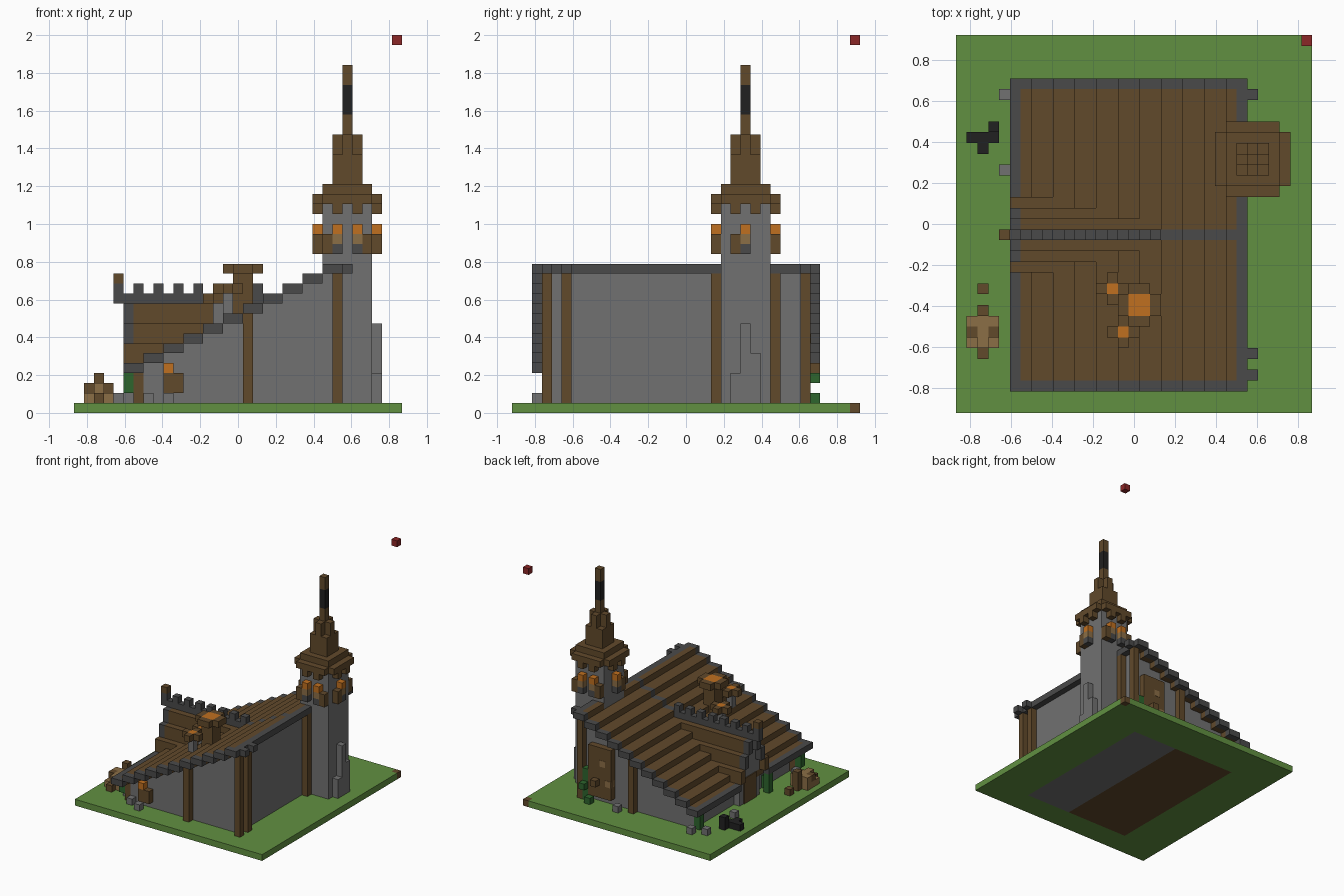
import bpy, bmesh
from mathutils import Matrix, Vector

old = bpy.data.objects.get("Cube")
if old:
    bpy.data.objects.remove(old, do_unlink=True)

U = 2 / 38            # edge length of one block
MID = 16              # block row of the cross gable ridge


def material(name, rgb):
    m = bpy.data.materials.new(name)
    m.use_nodes = True
    m.diffuse_color = (*rgb, 1)
    m.node_tree.nodes["Principled BSDF"].inputs["Base Color"].default_value = (*rgb, 1)
    return m


GRASS = material("grass green", (.12, .28, .053))
WOOD = material("wood brown", (.12, .067, .024))
TAN = material("light tan", (.26, .156, .061))
STONE = material("stone grey", (.165, .165, .165))
SLATE = material("dark slate", (.068, .068, .068))
BLACK = material("coal black", (.015, .015, .015))
GLOW = material("glow orange", (.53, .16, .014))
RED = material("marker red", (.26, .02, .02))
LEAF = material("leaf green", (.026, .13, .026))


def blocks(name, mat, *boxes):
    """Each box: inclusive block ranges (x, y, z); a single number is one block."""
    bm = bmesh.new()
    for box in boxes:
        spans = [r if isinstance(r, tuple) else (r, r) for r in box]
        lo = Vector([r[0] for r in spans])
        size = Vector([r[1] - r[0] + 1 for r in spans])
        centre = (lo + size / 2 - Vector((16.5, 17.5, 0))) * U
        bmesh.ops.create_cube(bm, size=1, matrix=Matrix.Translation(centre)
                              @ Matrix.Diagonal((*(size * U), 1)))
    mesh = bpy.data.meshes.new(name)
    bm.to_mesh(mesh)
    bm.free()
    mesh.materials.append(mat)
    ob = bpy.data.objects.new(name, mesh)
    bpy.context.collection.objects.link(ob)
    return ob


def level(i):
    return 4 + (i - 5) // 2


# Ground with inlaid floor and corner markers
blocks("ground", GRASS, ((0, 32), (0, 3), 0), ((0, 32), (29, 33), 0), ((0, 31), 34, 0),
       ((0, 6), (4, 28), 0), ((26, 32), (4, 28), 0))
blocks("wood_floor", WOOD, ((7, 17), (4, 28), 0))
blocks("stone_floor", STONE, ((18, 25), (4, 28), 0))
blocks("corner_block", WOOD, (32, 34, 0))
blocks("floating_marker", RED, (32, 34, 37))

# House walls and stepped lean roof
steps = range(5, 27, 2)
blocks("house_walls", STONE,
       *[((i, min(i + 1, 25)), (4, 28), (1, level(i) - 1)) for i in steps if i > 6])
blocks("roof_steps", WOOD,
       *[((max(i, 6), min(i + 1, 25)), rows, level(i)) for i in steps
         for rows in ((3, 15), (17, 29))])
trim = [((i, i + 1), j, level(i)) for i in steps for j in (2, 30)]
trim += [((i, min(i + 1, 25)), MID, level(i)) for i in steps if i > 18]
trim += [(26, (3, 29), 14), (5, (3, 12), 4), (5, (20, 29), 4)]
trim += [(27, j, 14) for j in (3, 5, 29)]
blocks("roof_trim", SLATE, *trim)
blocks("wall_posts", WOOD, *[(26, j, (1, 13)) for j in (3, 5, 20, 26, 29)],
       *[(17, j, (1, 9)) for j in (3, 29)])

# Cross gable with battlemented ridge
gable = [(1, 11), (2, 9), (3, 7)]
blocks("gable_roof", WOOD,
       *[((7, 2 * top - 6), (MID - d, MID + d), (top - 2, top - 1)) for d, top in gable],
       *[(6, j, (top - 2, top - 1)) for d, top in gable for j in (MID - d, MID + d)],
       *[(5, MID + s, (5, 6)) for s in (-3, 3)])
blocks("gable_trim", SLATE,
       *[(5, MID + s * d, (top - 2, top - 1)) for d, top in gable[:2] for s in (-1, 1)])
blocks("gable_wall", STONE, (6, (14, 18), (1, 6)), (6, (15, 17), (7, 8)), (6, MID, (9, 10)))
blocks("ridge_battlement", SLATE, ((4, 19), MID, 11), (4, MID, 12),
       *[(i, MID, 12) for i in range(6, 19, 2)])
blocks("ridge_finial", WOOD, (4, MID, 13))
blocks("gable_door", WOOD, ((5.85, 5), (15, 17), (1, 4)))

# Tower shaft and buttress
blocks("tower", STONE, ((25, 29), (21, 25), (1, 20)))
blocks("tower_buttress", STONE, (30, 22, (1, 3)), (30, 23, (1, 8)), (30, 24, (1, 5)))

# Tower hood with hanging teeth, and spire
hood = [((24, 30), (21, 25), 21), ((25, 29), (20, 26), 21), ((25, 29), (21, 25), 22),
        ((26, 28), (22, 24), (23, 25)), ((26, 28), 23, (26, 27)), (27, (22, 24), (26, 27))]
hood += [(i, j, 20) for i in (26, 28) for j in (20, 26)]
hood += [(i, j, 20) for i in (24, 30) for j in (22, 24)]
blocks("tower_hood", WOOD, *hood)
blocks("spire", WOOD, (27, 23, (28, 29)), (27, 23, (33, 34)))
blocks("spire_band", BLACK, (27, 23, (30, 32)))

# Lanterns around the tower
lamps = [(i, j) for i in (26, 28) for j in (20, 26)] + [(24, 23), (30, 23)]
blocks("lantern_lights", GLOW, *[(i, j, 18) for i, j in lamps])
blocks("lantern_frames", TAN, *[(i, j, 17) for i, j in lamps])
blocks("lantern_feet", SLATE, *[(i, j, 16) for i, j in lamps])
blocks("lantern_brackets", WOOD, *[(i, j, (16, 17)) for i in (25, 29) for j in (20, 26)],
       *[(i, 22, (16, 17)) for i in (24, 30)])

# Large chimney with a glowing bowl
blocks("chimney_stem", WOOD, ((16, 17), (9, 10), (10, 13)))
blocks("chimney_rim", WOOD, ((16, 17), 8, 14), ((16, 17), 11, 14),
       (15, (9, 10), 14), (18, (9, 10), 14))
blocks("chimney_glow", GLOW, ((16, 17), (9, 10), 14))

# Small chimneys
for side, (i, j, k) in {"back": (14, 11, 11), "front": (15, 7, 12)}.items():
    blocks(side + "_vent_stem", STONE, (i, j, (9, k - 1)))
    blocks(side + "_vent_rim", WOOD, (i - 1, j, k), (i + 1, j, k), (i, j - 1, k), (i, j + 1, k))
    blocks(side + "_vent_glow", GLOW, (i, j, k))

# Back door with ivy
blocks("back_door", WOOD, ((21, 24), 29, (2, 9)), (23, 30, 4))
blocks("back_door_panels", TAN, (21, 29.05, 4), (22, 29.05, 7))
blocks("back_ivy", LEAF, (25, 29, (1, 5)), (25, 30, 3), (24, 30, 1), (6, 28, (1, 3)))

# Front corner lamp, ivy and stones
blocks("front_ivy", LEAF, (5, 4, (2, 3)), (5, 12, (1, 3)), (6, 11, (1, 2)))
blocks("front_corner_post", WOOD, (6, 4, (1, 4)))
blocks("front_lamp_bracket", WOOD, (9, 3, (2, 3)), (10, 3, (2, 3)))
blocks("front_lamp_light", GLOW, (9, 3, 4))
blocks("loose_stones", STONE, (9, 2, 1), (7, 3, 1), (5, 5, 1), (19, 30, 1), (6, 30, 1),
       (4, 29, 1), (4, 22, 1))

# Sack pile and coal heap
blocks("sack_pile", TAN, ((1, 3), (6, 8), 1), (2, (6, 8), 2), ((1, 3), 8, 2))
blocks("sack_logs", WOOD, (2, 5, 1), (2, 9, (1, 3)), (2, 11, 1), (1, 7, 2), (3, 7, 2))
blocks("coal_heap", BLACK, ((1, 3), 25, 1), (2, 24, 1), (3, 26, (1, 2)))
